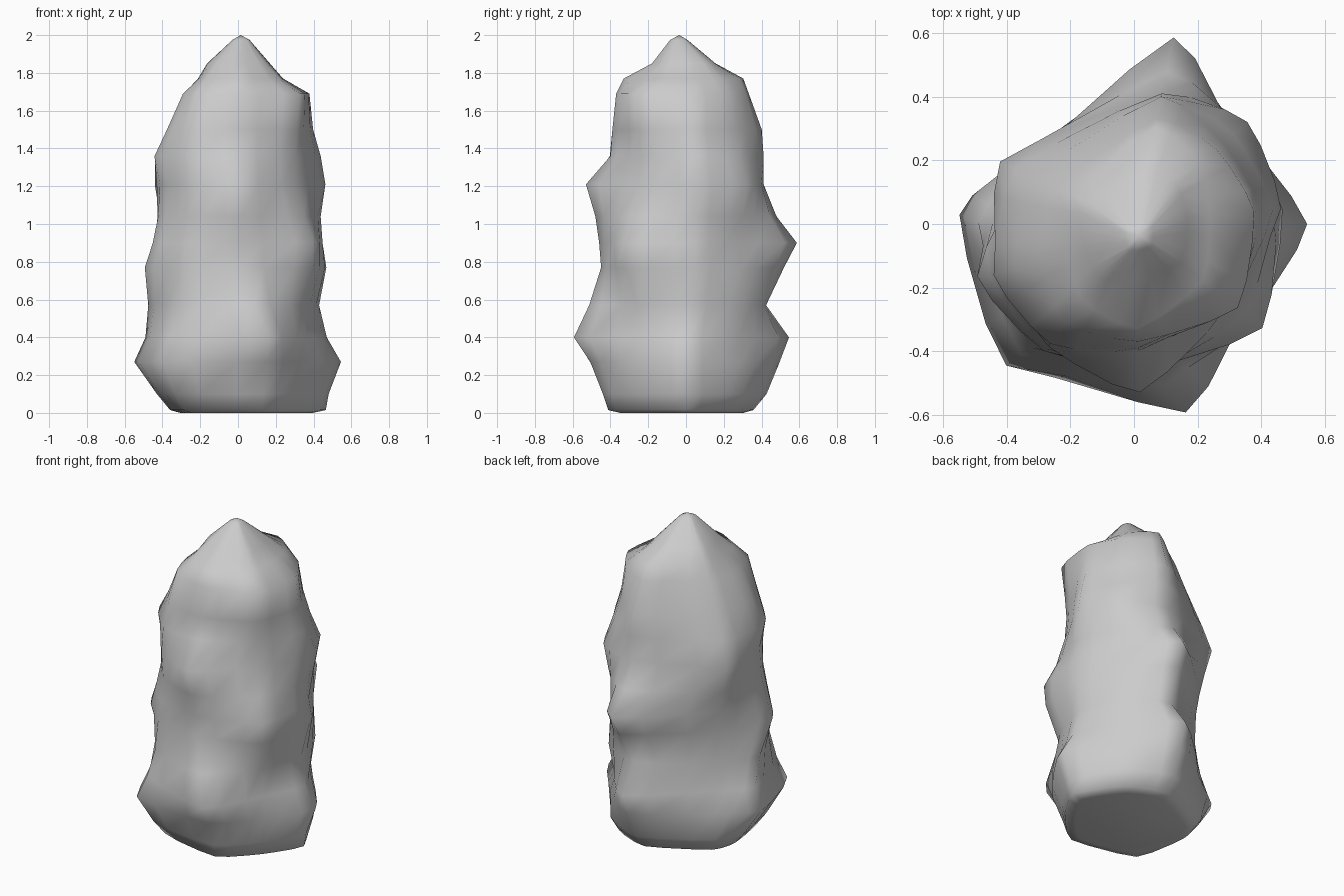
import bpy, bmesh, math
from mathutils import Vector

if "Cube" in bpy.data.objects:
    bpy.data.objects.remove(bpy.data.objects["Cube"])

# Directions of the ridges (E, NE, N, NW, W, SW, S, SE) near the foot and higher up
LOW = (0, 42, 83, 150, 177, 228, 287, 325)
HIGH = (6, 42, 78, 155, 200, 235, 272, 321)

# Rock profile: height, then radius along each ridge
ROWS = [
    (0.015, .465, .39, .36, .35, .36, .43, .43, .40),
    (0.10, .48, .44, .43, .40, .43, .50, .46, .42),
    (0.27, .545, .44, .50, .41, .55, .60, .53, .47),
    (0.40, .47, .42, .55, .38, .49, .54, .615, .44),
    (0.57, .43, .45, .43, .36, .48, .50, .52, .43),
    (0.77, .47, .44, .53, .37, .52, .49, .45, .51),
    (0.90, .45, .42, .60, .39, .48, .48, .46, .52),
    (1.04, .44, .45, .49, .42, .45, .46, .48, .45),
    (1.21, .465, .48, .42, .465, .44, .47, .53, .40),
    (1.36, .44, .42, .42, .41, .47, .46, .40, .39),
    (1.50, .40, .38, .41, .35, .40, .43, .39, .40),
    (1.69, .38, .35, .34, .27, .31, .38, .37, .42),
    (1.77, .24, .28, .31, .22, .22, .29, .33, .28),
    (1.85, .17, .18, .16, .17, .17, .20, .18, .19),
]
STEPS = 3


def ring(z, radii):
    """Loop with soft corners and nearly flat sides through the ridge points."""
    k = min(1, max(0, (z - 0.35) / 0.45))
    pts = []
    for lo, hi, r in zip(LOW, HIGH, radii):
        a = math.radians(lo + (hi - lo) * k)
        pts.append(Vector((r * math.cos(a), r * math.sin(a), z)))
    loop, n = [], len(pts)
    for i in range(n):
        p0, p1, p2, p3 = (pts[(i + d) % n] for d in (-1, 0, 1, 2))
        m1, m2 = (p2 - p0) * 0.25, (p3 - p1) * 0.25
        for s in range(STEPS):
            t = s / STEPS
            loop.append(p1 * (2*t**3 - 3*t**2 + 1) + m1 * (t**3 - 2*t**2 + t)
                        + p2 * (3*t**2 - 2*t**3) + m2 * (t**3 - t**2))
    return loop


bm = bmesh.new()
loops = [ring(row[0], row[1:]) for row in ROWS]

# Underside edge and rounded peak
tip = Vector((0.015, -0.035, 2.0))
loops.insert(0, [Vector((p.x * 0.85, p.y * 0.85, 0)) for p in loops[0]])
loops.append([tip + Vector((p.x * 0.27, p.y * 0.27, -0.025)) for p in loops[-1]])
rings = [[bm.verts.new(p) for p in loop] for loop in loops]
n = len(rings[0])
top = bm.verts.new(tip)
for a, b in zip(rings, rings[1:]):
    for i in range(n):
        j = (i + 1) % n
        bm.faces.new((a[i], a[j], b[j], b[i]))
for i in range(n):
    bm.faces.new((rings[-1][i], rings[-1][(i + 1) % n], top))
bm.faces.new(rings[0][::-1])

mesh = bpy.data.meshes.new("rock")
bm.to_mesh(mesh)
bm.free()
rock = bpy.data.objects.new("rock", mesh)
bpy.context.collection.objects.link(rock)
for poly in mesh.polygons:
    poly.use_smooth = True
